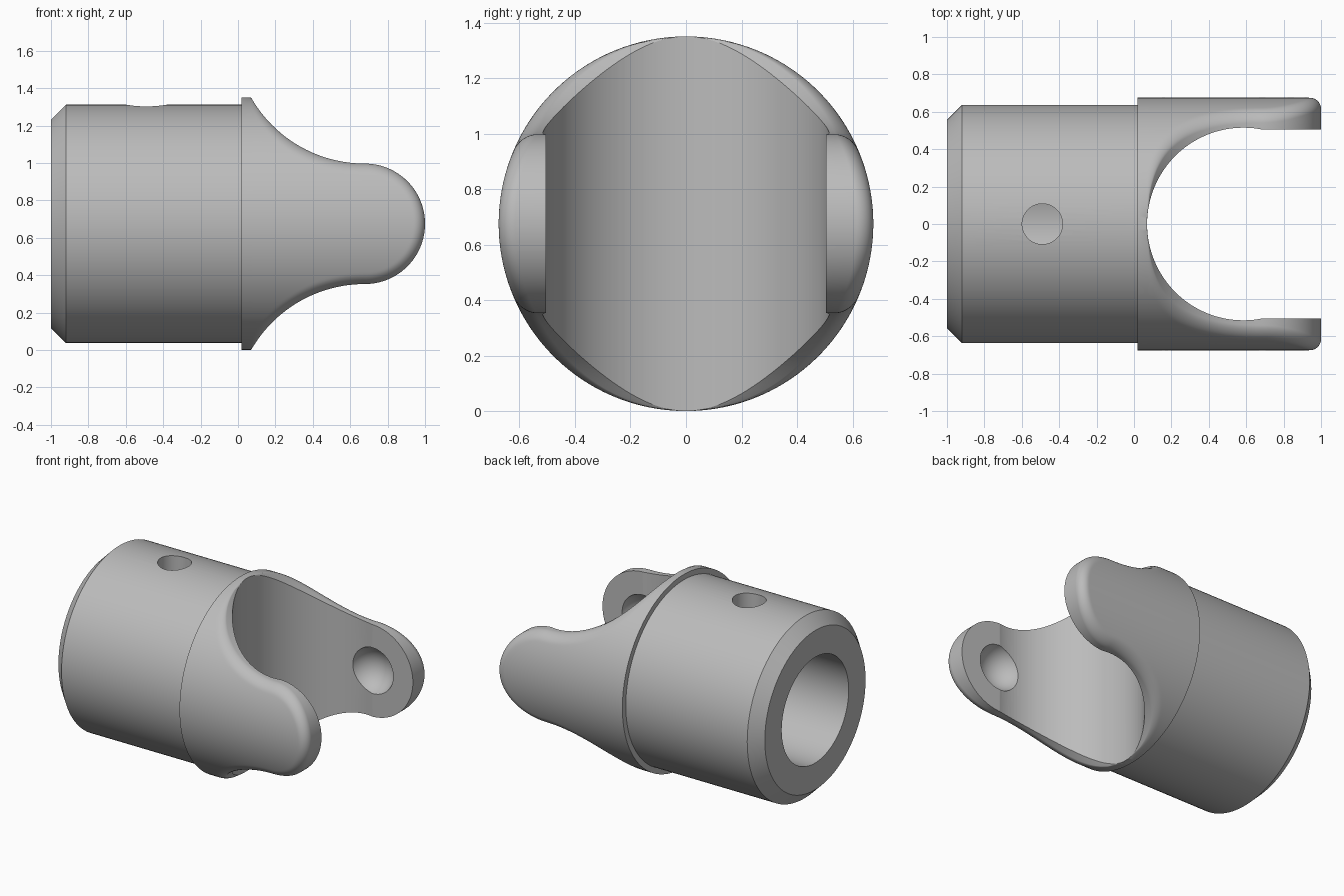
import bpy, bmesh, math
from mathutils import Matrix

if "Cube" in bpy.data.objects:
    bpy.data.objects.remove(bpy.data.objects["Cube"], do_unlink=True)

AXIS_Z = 0.675          # height of the main axis
R = 0.675               # yoke radius
EAR_X, EAR_R = 0.678, 0.322   # centre and radius of the rounded ear tip
FILLET = 0.06

grey = bpy.data.materials.new("satin grey")
grey.use_nodes = True
colour = (0.5, 0.5, 0.5, 1)
grey.diffuse_color = colour
grey.node_tree.nodes["Principled BSDF"].inputs["Base Color"].default_value = colour


def make_object(name, bm):
    bmesh.ops.recalc_face_normals(bm, faces=bm.faces[:])
    mesh = bpy.data.meshes.new(name)
    bm.to_mesh(mesh)
    bm.free()
    obj = bpy.data.objects.new(name, mesh)
    bpy.context.collection.objects.link(obj)
    mesh.materials.append(grey)
    return obj


def loft(name, rings):
    """Skin closed rings of equal length and cap both ends."""
    bm = bmesh.new()
    loops = [[bm.verts.new(p) for p in ring] for ring in rings]
    n = len(loops[0])
    for a, b in zip(loops, loops[1:]):
        for i in range(n):
            j = (i + 1) % n
            bm.faces.new((a[i], a[j], b[j], b[i]))
    bm.faces.new(loops[0])
    bm.faces.new(loops[-1])
    return make_object(name, bm)


def cylinder_cutter(name, radius, depth, location):
    bm = bmesh.new()
    bmesh.ops.create_cone(bm, cap_ends=True, segments=128, radius1=radius, radius2=radius,
                          depth=depth, matrix=Matrix.Translation(location))
    return make_object(name, bm)


def cut(obj, cutter):
    cutter.hide_render = True
    mod = obj.modifiers.new("cut", 'BOOLEAN')
    mod.operation = 'DIFFERENCE'
    mod.solver = 'EXACT'
    mod.object = cutter
    bpy.context.view_layer.objects.active = obj
    bpy.ops.object.modifier_apply(modifier=mod.name)
    bpy.data.objects.remove(cutter, do_unlink=True)


def finish(obj):
    bpy.ops.object.select_all(action='DESELECT')
    obj.select_set(True)
    bpy.context.view_layer.objects.active = obj
    bpy.ops.object.shade_smooth_by_angle(angle=math.radians(30))


# Shaft: turned profile with chamfered end and blind bore
def circle(x, r, n=128):
    return [(x, r * math.cos(2 * math.pi * i / n), AXIS_Z + r * math.sin(2 * math.pi * i / n))
            for i in range(n)]


shaft_profile = [(-0.1, 0.37), (-1, 0.37), (-1, 0.557), (-0.92, 0.637), (0.04, 0.637)]
shaft = loft("shaft", [circle(x, r) for x, r in shaft_profile])
cut(shaft, cylinder_cutter("pin_hole_cutter", 0.108, 0.6, (-0.49, 0, AXIS_Z + 0.5)))
finish(shaft)

# Yoke: round body whose top and bottom sweep in to two rounded ears
SWEEP_X = EAR_X - 0.07
DROP = R - EAR_R
SWEEP_R = (SWEEP_X ** 2 + DROP ** 2) / (2 * DROP)


def edge_distance(x, z):
    """Distance inside the side outline."""
    if x < 0.069:
        return 1.0
    if x <= EAR_X:
        return math.hypot(x - EAR_X, EAR_R + SWEEP_R - abs(z)) - SWEEP_R
    return EAR_R - math.hypot(x - EAR_X, z)


def half_width(x, z):
    """Cylinder half width, with the outer edge rounded over."""
    c = math.sqrt(max(0, 1 - (z / R) ** 2))
    f = FILLET * c
    gap = f - max(0, edge_distance(x, z))
    drop = f - math.sqrt(max(0, f * f - gap * gap)) if gap > 0 else 0
    return R * c - drop


def section(x, h, n=64):
    h = min(h, R - 0.0005)
    zs = [h * math.sin(math.pi * (i / n - 0.5)) for i in range(n + 1)]
    near = [(x, half_width(x, z), AXIS_Z + z) for z in zs]
    return near + [(x, -y, z) for x, y, z in reversed(near)]


stations = [(0.02, R)]
a0 = math.asin(SWEEP_X / SWEEP_R)
for i in range(33):
    a = a0 * (1 - i / 32)
    stations.append((EAR_X - SWEEP_R * math.sin(a), EAR_R + SWEEP_R * (1 - math.cos(a))))
for i in range(1, 41):
    a = math.radians(88.5) * i / 40
    stations.append((EAR_X + EAR_R * math.sin(a), EAR_R * math.cos(a)))
yoke = loft("yoke", [section(x, h) for x, h in stations])

# Rounded pocket and straight slot between the ears
cut(yoke, cylinder_cutter("pocket_cutter", 0.515, 2, (0.585, 0, AXIS_Z)))
bm = bmesh.new()
bmesh.ops.create_cube(bm, size=1, matrix=Matrix.Translation((0.9, 0, AXIS_Z))
                      @ Matrix.Diagonal((0.6, 1.01, 2, 1)))
cut(yoke, make_object("slot_cutter", bm))

# Bearing sockets on the inner ear faces
for side in (1, -1):
    bm = bmesh.new()
    bmesh.ops.create_uvsphere(bm, u_segments=64, v_segments=32, radius=0.167,
                              matrix=Matrix.Translation((EAR_X + 0.01, side * 0.458, AXIS_Z)))
    cut(yoke, make_object("socket_cutter", bm))
finish(yoke)
